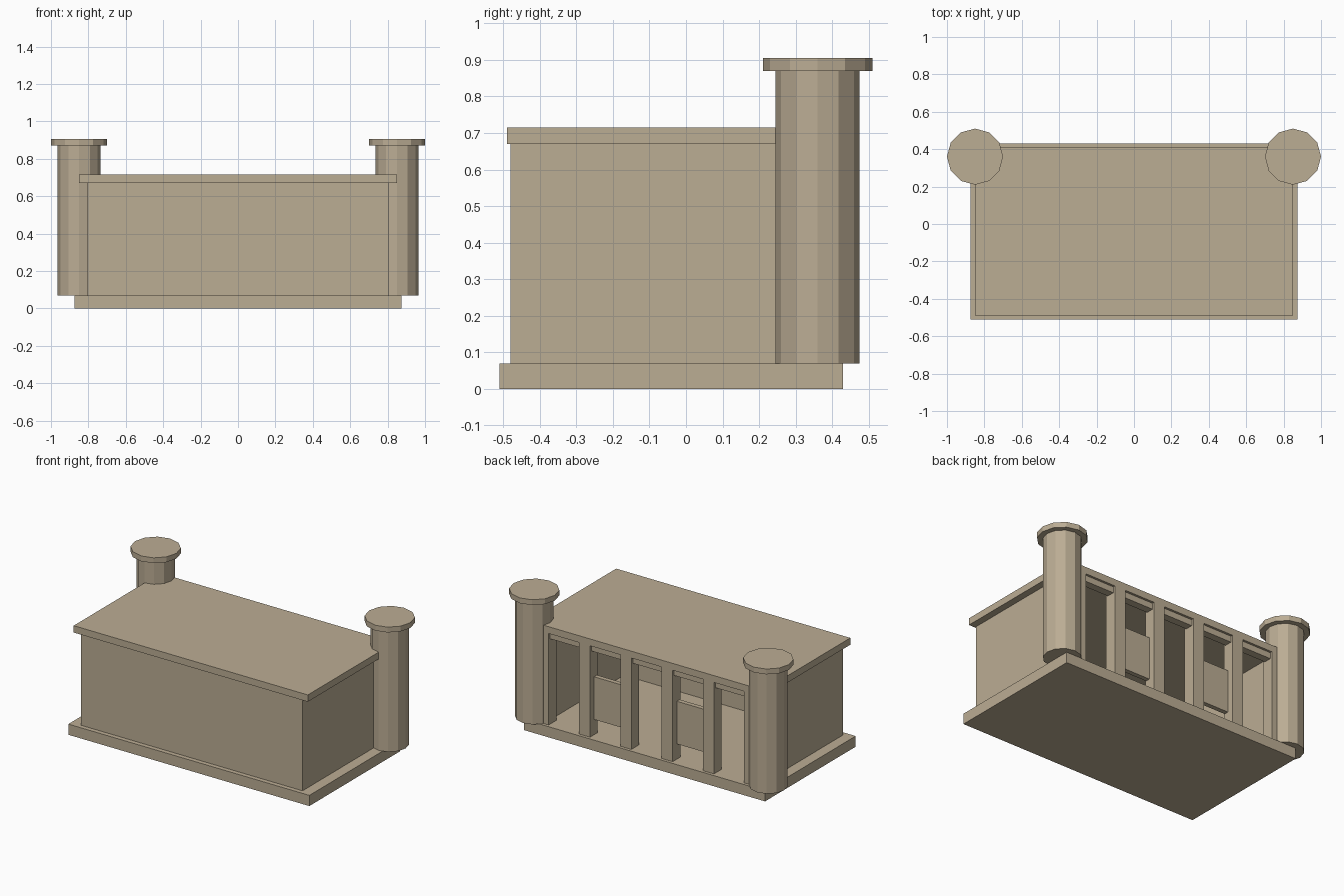
import bpy

if "Cube" in bpy.data.objects:
    bpy.data.objects.remove(bpy.data.objects["Cube"])

# single stone colour
stone = bpy.data.materials.new("tan_stone")
stone.diffuse_color = (0.50, 0.418, 0.296, 1)
stone.use_nodes = True
stone.node_tree.nodes["Principled BSDF"].inputs["Base Color"].default_value = stone.diffuse_color


def finish(name):
    ob = bpy.context.object
    ob.name = name
    ob.data.materials.append(stone)
    return ob


def box(name, x0, x1, y0, y1, z0, z1):
    bpy.ops.mesh.primitive_cube_add(
        size=1, location=((x0 + x1) / 2, (y0 + y1) / 2, (z0 + z1) / 2))
    bpy.context.object.scale = (x1 - x0, y1 - y0, z1 - z0)
    bpy.ops.object.transform_apply(location=False, rotation=False, scale=True)
    return finish(name)


def cylinder(name, x, y, r, z0, z1):
    bpy.ops.mesh.primitive_cylinder_add(
        vertices=12, radius=r, depth=z1 - z0, location=(x, y, (z0 + z1) / 2))
    return finish(name)


# base slab, roof slab and front wall
box("base_slab", -0.875, 0.875, -0.51, 0.43, 0, 0.07)
box("roof_slab", -0.85, 0.85, -0.49, 0.41, 0.67, 0.715)
box("front_wall", -0.805, 0.805, -0.48, -0.42, 0.07, 0.67)

# lintel across the open back
box("back_lintel", -0.75, 0.75, 0.345, 0.395, 0.63, 0.67)

for side, s in (("left", -1), ("right", 1)):
    # side wall
    a, b = sorted((s * 0.745, s * 0.805))
    box(side + "_wall", a, b, -0.42, 0.36, 0.07, 0.67)
    # round corner column with cap
    cylinder(side + "_column", s * 0.85, 0.36, 0.115, 0.07, 0.87)
    cylinder(side + "_column_cap", s * 0.85, 0.36, 0.15, 0.87, 0.905)
    # square posts of the open back
    for i, x in enumerate((0.15, 0.45, 0.75)):
        box(f"{side}_post_{i + 1}", s * x - 0.04, s * x + 0.04, 0.33, 0.41, 0.07, 0.67)
    # panel hung between two posts
    box(side + "_panel", s * 0.3 - 0.11, s * 0.3 + 0.11, 0.337, 0.367, 0.17, 0.45)
